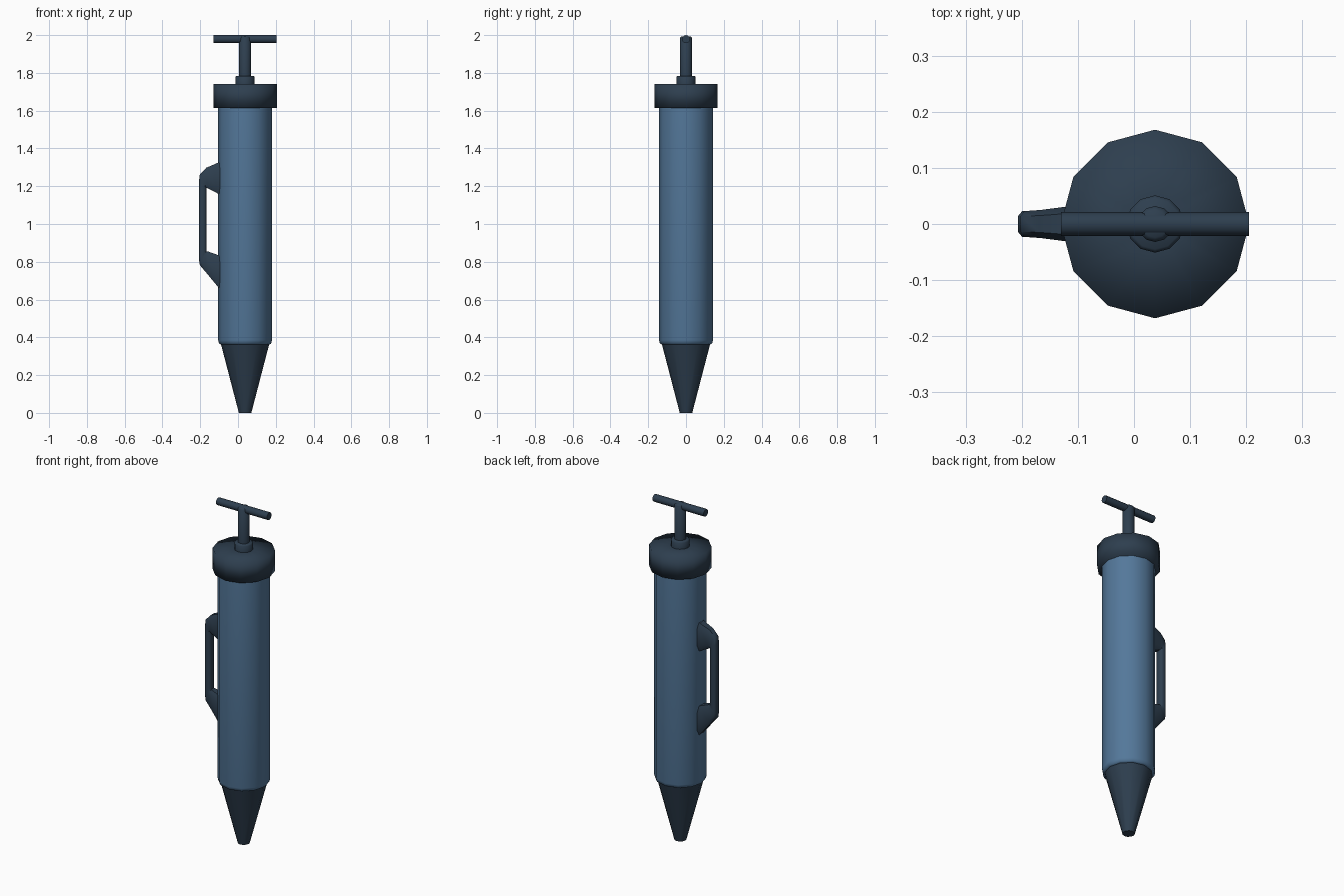
import bpy, bmesh, math
from mathutils import Vector

if "Cube" in bpy.data.objects:
    bpy.data.objects.remove(bpy.data.objects["Cube"])

CX = 0.0375      # the pump axis sits right of centre; the handle is on the left
SIDES = 12


def material(name, rgb):
    m = bpy.data.materials.new(name)
    m.diffuse_color = (*rgb, 1)
    m.use_nodes = True
    m.node_tree.nodes["Principled BSDF"].inputs["Base Color"].default_value = m.diffuse_color
    return m


BLUE = material("steel_blue", (0.088, 0.188, 0.325))
DARK = material("dark_slate", (0.027, 0.049, 0.078))


def loft(name, rings, mat, sharp=35):
    """Skin a list of closed rings and cap both ends."""
    bm = bmesh.new()
    loops = [[bm.verts.new(p) for p in ring] for ring in rings]
    n = len(loops[0])
    for a, b in zip(loops, loops[1:]):
        for i in range(n):
            j = (i + 1) % n
            bm.faces.new((a[i], a[j], b[j], b[i]))
    bm.faces.new(loops[0][::-1])
    bm.faces.new(loops[-1])
    bmesh.ops.recalc_face_normals(bm, faces=bm.faces)
    me = bpy.data.meshes.new(name)
    bm.to_mesh(me)
    bm.free()
    me.materials.append(mat)
    ob = bpy.data.objects.new(name, me)
    bpy.context.collection.objects.link(ob)
    bpy.ops.object.select_all(action='DESELECT')
    ob.select_set(True)
    bpy.context.view_layer.objects.active = ob
    bpy.ops.object.shade_smooth_by_angle(angle=math.radians(sharp))
    return ob


def circle(r, z, n=SIDES):
    return [Vector((CX + r * math.cos(2 * math.pi * i / n),
                    r * math.sin(2 * math.pi * i / n), z)) for i in range(n)]


def lathe(name, profile, mat, sharp=35):
    return loft(name, [circle(r, z) for r, z in profile], mat, sharp)


# Barrel with a softened lower edge, and pointed nozzle
lathe("barrel", [(0.128, 0.362), (0.138, 0.367), (0.1425, 0.385), (0.1425, 1.63)], BLUE, 60)
lathe("nozzle", [(0.033, 0.0), (0.128, 0.365)], DARK)

# End cap, collar and plunger rod
lathe("end_cap", [(0.168, 1.615), (0.168, 1.74), (0.04, 1.741)], DARK, 100)
lathe("collar", [(0.051, 1.735), (0.051, 1.778), (0.045, 1.784)], DARK, 60)
lathe("plunger_rod", [(0.032, 1.77), (0.032, 1.985), (0.024, 1.993)], DARK, 60)

# Cross bar
bar_rings = []
for x in (-0.13, 0.205):
    bar_rings.append([Vector((x, 0.0215 * math.cos(a), 1.9785 + 0.0215 * math.sin(a)))
                      for a in (2 * math.pi * i / SIDES for i in range(SIDES))])
loft("plunger_bar", bar_rings, DARK, 40)

# Side handle: outer point, inner point, half width at each station
stations = [
    ((-0.085, 1.335), (-0.085, 1.150), 0.034),
    ((-0.120, 1.318), (-0.120, 1.168), 0.031),
    ((-0.168, 1.298), (-0.160, 1.188), 0.025),
    ((-0.202, 1.262), (-0.168, 1.192), 0.023),
    ((-0.207, 1.225), (-0.168, 1.180), 0.023),
    ((-0.207, 0.815), (-0.168, 0.868), 0.023),
    ((-0.202, 0.782), (-0.168, 0.856), 0.023),
    ((-0.168, 0.742), (-0.160, 0.855), 0.025),
    ((-0.120, 0.684), (-0.120, 0.841), 0.031),
    ((-0.085, 0.642), (-0.085, 0.827), 0.034),
]
handle_rings = []
for (ox, oz), (ix, iz), w in stations:
    o, i = Vector((ox, 0, oz)), Vector((ix, 0, iz))
    # chamfered rectangle between the outer and inner edges
    section = [(0, -0.6), (0, 0.6), (0.2, 1), (0.8, 1),
               (1, 0.6), (1, -0.6), (0.8, -1), (0.2, -1)]
    handle_rings.append([o.lerp(i, t) + Vector((0, s * w, 0)) for t, s in section])
loft("side_handle", handle_rings, DARK, 50)
